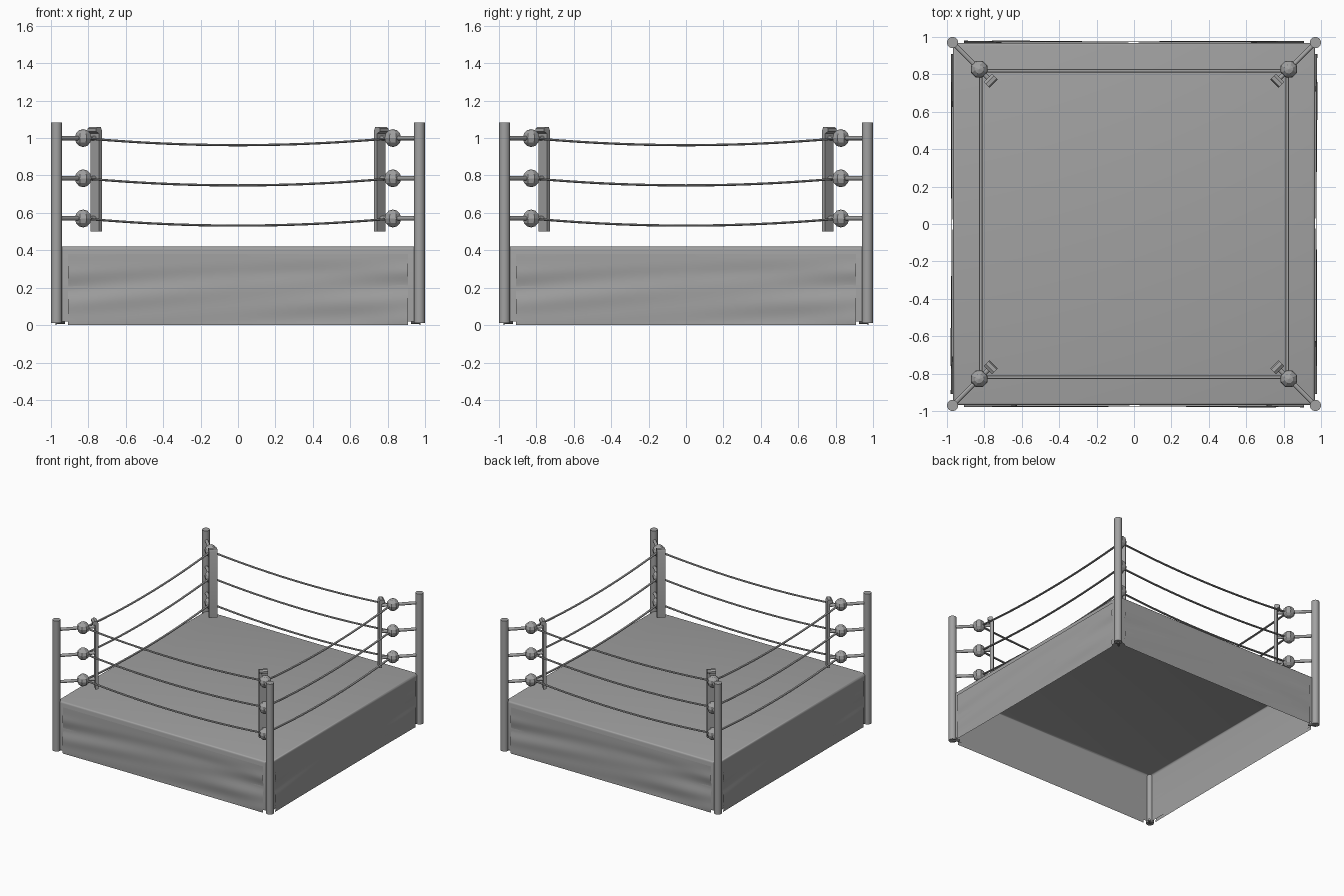
import bpy, bmesh
from math import sin, pi, radians
from mathutils import Vector, Matrix

if "Cube" in bpy.data.objects:
    bpy.data.objects.remove(bpy.data.objects["Cube"])

GREY = (0.36, 0.36, 0.36, 1)
grey = bpy.data.materials.new("plain grey")
grey.use_nodes = True
grey.diffuse_color = GREY
grey.node_tree.nodes["Principled BSDF"].inputs["Base Color"].default_value = GREY

POST, BALL = 0.97, 0.828
ROPE_HEIGHTS = (1.0, 0.785, 0.57)


def finish(name, bm, turn=0, smooth=True):
    """Turn a bmesh into an object, rotated about the ring's centre."""
    bm.transform(Matrix.Rotation(turn, 4, "Z"))
    mesh = bpy.data.meshes.new(name)
    bm.to_mesh(mesh)
    bm.free()
    obj = bpy.data.objects.new(name, mesh)
    bpy.context.collection.objects.link(obj)
    mesh.materials.append(grey)
    if smooth:
        bpy.ops.object.select_all(action="DESELECT")
        obj.select_set(True)
        bpy.context.view_layer.objects.active = obj
        bpy.ops.object.shade_smooth_by_angle(angle=radians(40))
    return obj


def rod(bm, a, b, radius, sides=12):
    a, b = Vector(a), Vector(b)
    aim = (b - a).to_track_quat("Z", "Y").to_matrix().to_4x4()
    bmesh.ops.create_cone(bm, cap_ends=True, segments=sides, radius1=radius, radius2=radius,
                          depth=(b - a).length, matrix=Matrix.Translation((a + b) / 2) @ aim)


# Platform: hollow box, open underneath, with a softened top edge
bm = bmesh.new()
bmesh.ops.create_cube(bm, size=1, matrix=Matrix.Translation((0, 0, 0.22))
                      @ Matrix.Diagonal((1.936, 1.936, 0.4, 1)))
bm.faces.ensure_lookup_table()
bmesh.ops.delete(bm, geom=[f for f in bm.faces if f.normal.z < -0.5], context="FACES_ONLY")
rim = [e for e in bm.edges if all(v.co.z > 0.4 for v in e.verts)]
bmesh.ops.bevel(bm, geom=rim, offset=0.014, segments=3, affect="EDGES", profile=0.5)
finish("platform", bm)


def fold(x, z, seed):
    """Depth of the cloth folds, fading out at the top hem."""
    low = 1 - z / 0.38
    sag = 0.1 + 0.9 * abs(x / 0.91)
    wave = sin(26 * z + 2.5 * x * x + seed) + 0.6 * sin(47 * z - 4 * x + seed * 2)
    return 0.0045 * wave * (0.3 + 0.7 * sag) * min(1, low * 4)


for i, side in enumerate(("front", "left", "back", "right")):
    turn = i * pi / 2

    # Cloth skirt with soft horizontal folds
    bm = bmesh.new()
    bmesh.ops.create_grid(bm, x_segments=48, y_segments=24, size=1)
    for v in bm.verts:
        x, z = v.co.x * 0.91, 0.19 + v.co.y * 0.19
        v.co = (x, -0.9745 + fold(x, z, 0.7), z)
    finish(side + "_skirt", bm, turn)

    # Three sagging ropes
    bm = bmesh.new()
    steps, sides = 24, 8
    for height in ROPE_HEIGHTS:
        rings = []
        for s in range(steps + 1):
            t = 2 * s / steps - 1
            z = height - 0.038 * (1 - t * t)
            rings.append([bm.verts.new((t * BALL, 0.01 * sin(2 * pi * k / sides) - BALL + 0.008,
                                        z + 0.006 * sin(2 * pi * k / sides + pi / 2)))
                          for k in range(sides)])
        for a, b in zip(rings, rings[1:]):
            for k in range(sides):
                bm.faces.new((a[k], a[k - 1], b[k - 1], b[k]))
    bmesh.ops.recalc_face_normals(bm, faces=bm.faces)
    finish(side + "_ropes", bm, turn)

for i, corner in enumerate(("back_left", "back_right", "front_right", "front_left")):
    turn = i * pi / 2

    # Corner post with a small foot under it
    bm = bmesh.new()
    rod(bm, (POST, POST, 0.012), (POST, POST, 1.083), 0.03, 16)
    rod(bm, (POST, POST, 0.014), (0.93, 0.93, 0.014), 0.009, 8)
    finish(corner + "_post", bm, turn)

    # Turnbuckles: a rod through a faceted ball at each rope height
    bm = bmesh.new()
    for z in ROPE_HEIGHTS:
        rod(bm, (POST, POST, z), (0.765, 0.765, z), 0.012)
        spin = Matrix.Translation((BALL, BALL, z)) @ Matrix.Rotation(pi / 8, 4, "Z")
        bmesh.ops.create_uvsphere(bm, u_segments=8, v_segments=6, radius=0.048, matrix=spin)
    finish(corner + "_turnbuckles", bm, turn, smooth=False)

    # Corner pad: a flat strip whose top curls back towards the post
    bm = bmesh.new()
    outline = ((0, 0.5), (0.024, 0.5), (0.024, 1.025), (0.044, 1.035),
               (0.044, 1.05), (0.03, 1.06), (0.008, 1.058), (0, 1.04))
    outward, across = Vector((1, 1, 0)).normalized(), Vector((1, -1, 0)).normalized()
    base = Vector((0.75, 0.75, 0))
    face = bm.faces.new([bm.verts.new(base + outward * d - across * 0.032 + Vector((0, 0, z)))
                         for d, z in outline])
    new = bmesh.ops.extrude_face_region(bm, geom=[face])["geom"]
    bmesh.ops.translate(bm, vec=across * 0.064,
                        verts=[g for g in new if isinstance(g, bmesh.types.BMVert)])
    bmesh.ops.recalc_face_normals(bm, faces=bm.faces)
    finish(corner + "_pad", bm, turn)
